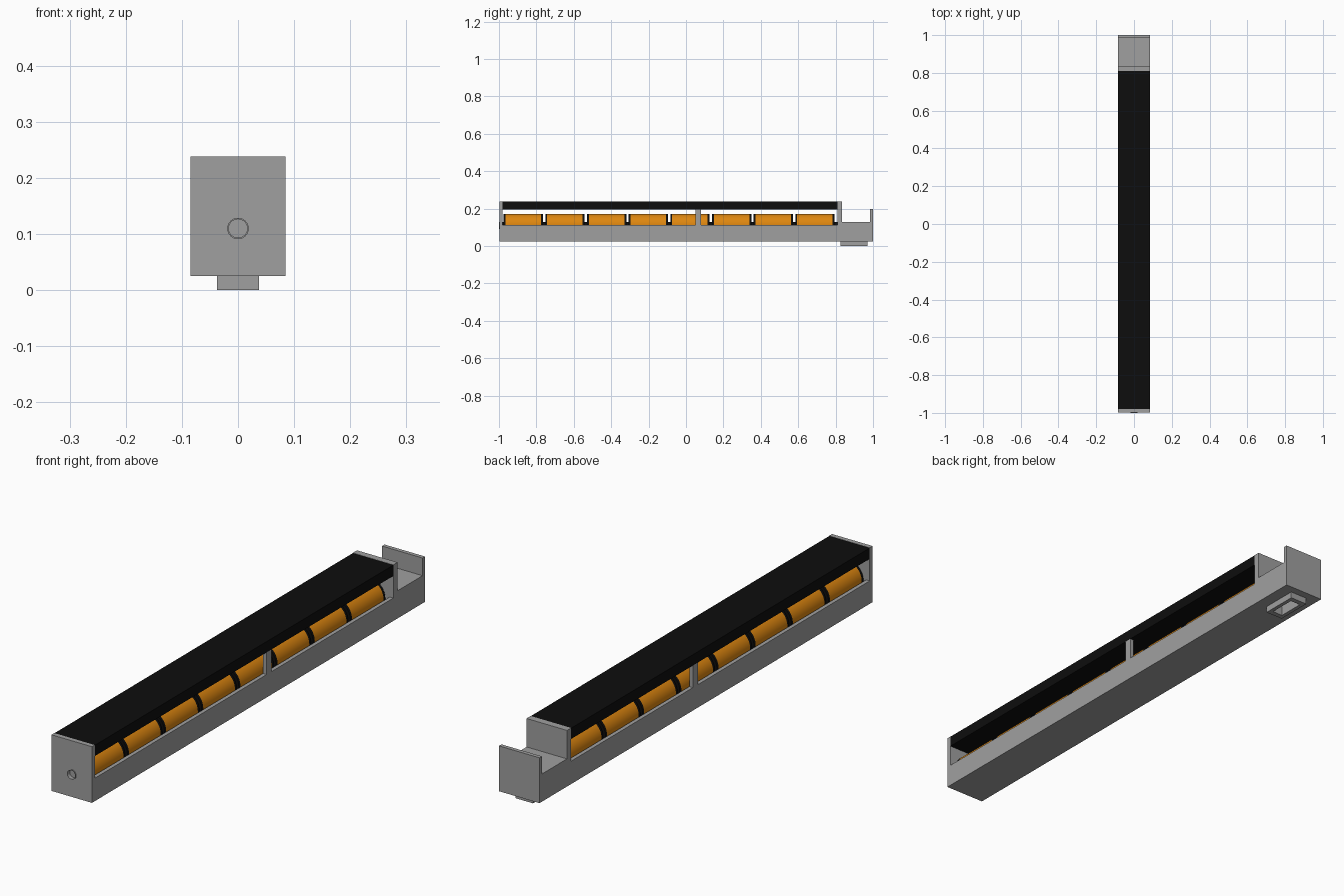
import bpy, bmesh, math
from mathutils import Matrix, Vector

if "Cube" in bpy.data.objects:
    bpy.data.objects.remove(bpy.data.objects["Cube"])


def material(name, rgb):
    m = bpy.data.materials.new(name)
    m.diffuse_color = (*rgb, 1)
    m.use_nodes = True
    m.node_tree.nodes["Principled BSDF"].inputs["Base Color"].default_value = m.diffuse_color
    return m


GREY = material("grey", (0.35, 0.35, 0.35))
BLACK = material("black", (0.004, 0.004, 0.004))
ORANGE = material("orange", (0.73, 0.24, 0.005))


def finish(name, bm, mat):
    bmesh.ops.recalc_face_normals(bm, faces=bm.faces)
    me = bpy.data.meshes.new(name)
    bm.to_mesh(me)
    bm.free()
    ob = bpy.data.objects.new(name, me)
    bpy.context.collection.objects.link(ob)
    me.materials.append(mat)
    return ob


def box(name, x0, x1, y0, y1, z0, z1, mat):
    bm = bmesh.new()
    bmesh.ops.create_cube(bm, size=1)
    bmesh.ops.scale(bm, vec=(x1 - x0, y1 - y0, z1 - z0), verts=bm.verts)
    bmesh.ops.translate(bm, vec=((x0 + x1) / 2, (y0 + y1) / 2, (z0 + z1) / 2), verts=bm.verts)
    return finish(name, bm, mat)


def rod(name, r, y0, y1, mat, z=0.11):
    """Cylinder along y at the axle height."""
    bm = bmesh.new()
    bmesh.ops.create_cone(bm, cap_ends=True, segments=48, radius1=r, radius2=r, depth=y1 - y0)
    bmesh.ops.transform(bm, verts=bm.verts, matrix=Matrix.Translation((0, (y0 + y1) / 2, z))
                        @ Matrix.Rotation(math.pi / 2, 4, 'X'))
    for f in bm.faces:
        f.smooth = len(f.verts) == 4
    for e in bm.edges:
        e.smooth = all(len(f.verts) == 4 for f in e.link_faces)
    return finish(name, bm, mat)


def cut(ob, cutter):
    mod = ob.modifiers.new("cut", 'BOOLEAN')
    mod.operation, mod.solver, mod.object = 'DIFFERENCE', 'EXACT', cutter
    bpy.context.view_layer.objects.active = ob
    bpy.ops.object.modifier_apply(modifier=mod.name)


# Housing: side profile (y, z) extruded across x
W = 0.085
profile = [(-.997, .025), (1, .025), (1, .197), (.985, .197), (.985, .13), (.835, .13),
           (.835, .238), (.81, .238), (.81, .112), (-.98, .112), (-.98, .238), (-.997, .238)]
bm = bmesh.new()
face = bm.faces.new([bm.verts.new((-W, y, z)) for y, z in profile])
ext = bmesh.ops.extrude_face_region(bm, geom=[face])
bmesh.ops.translate(bm, vec=(2 * W, 0, 0), verts=[v for v in ext["geom"] if isinstance(v, bmesh.types.BMVert)])
housing = finish("housing", bm, GREY)

# Socket under the rear end and bearing ring on the front plate
socket = box("socket_rim", -.037, .037, .825, .97, 0, .025, GREY)
ring = rod("bearing_ring", .019, -1, -.997, GREY)

# Cutters: roller trough, socket opening, blind axle hole
trough = box("trough_cutter", -.07, .07, -.98, .81, .04, .3, GREY)
opening = box("socket_cutter", -.022, .022, .845, .95, -.02, .11, GREY)
hole = rod("hole_cutter", .0165, -1.02, -.985, GREY)
for ob, cutter in ((housing, trough), (housing, opening), (housing, hole),
                   (socket, opening), (ring, hole)):
    cut(ob, cutter)
for c in (trough, opening, hole):
    bpy.data.objects.remove(c)

# Middle posts on both walls
for side, s in (("left", -1), ("right", 1)):
    a, b = sorted((s * .07, s * W))
    box("middle_post_" + side, a, b, .05, .08, .112, .196, GREY)

# Top pad
box("top_pad", -W, W, -.98, .81, .196, .237, BLACK)

# Axle and eight rollers with black end rings
rod("axle", .019, -.98, .81, BLACK)
PITCH, LENGTH, RING = .2228, .21, .01
for i in range(8):
    y = -.975 + i * PITCH
    rod(f"roller_{i + 1}", .062, y + RING, y + LENGTH - RING, ORANGE)
    rod(f"roller_front_ring_{i + 1}", .062, y, y + RING, BLACK)
    rod(f"roller_back_ring_{i + 1}", .062, y + LENGTH - RING, y + LENGTH, BLACK)
